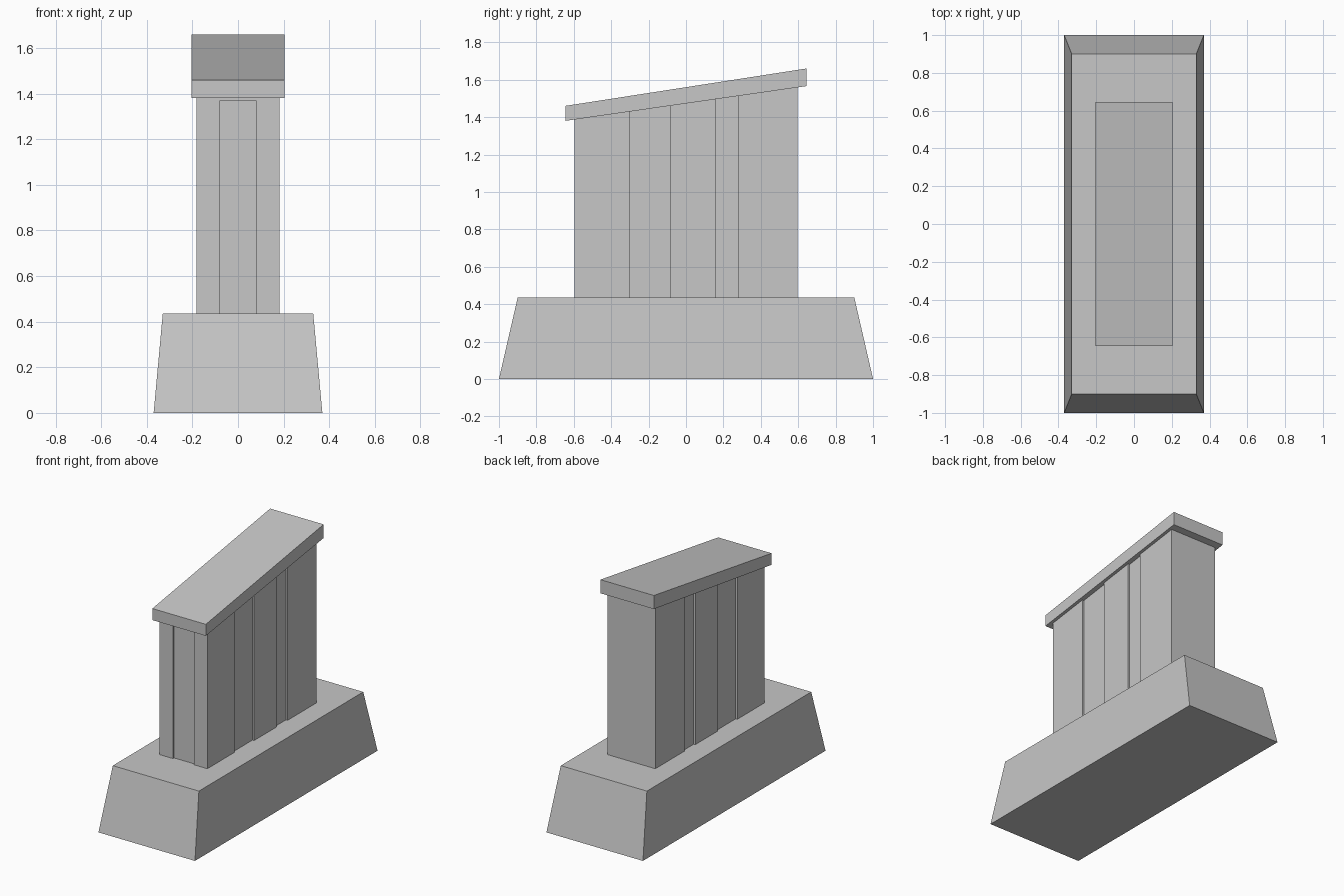
import bpy
import bmesh

cube = bpy.data.objects.get("Cube")
if cube:
    bpy.data.objects.remove(cube, do_unlink=True)

# Single stone colour
stone = bpy.data.materials.new("grey_stone")
stone.use_nodes = True
colour = (0.57, 0.57, 0.57, 1)
stone.diffuse_color = colour
stone.node_tree.nodes["Principled BSDF"].inputs["Base Color"].default_value = colour


def loft(name, lower, upper):
    """Closed solid between two matching outlines of 3D points."""
    bm = bmesh.new()
    low = [bm.verts.new(p) for p in lower]
    top = [bm.verts.new(p) for p in upper]
    bm.faces.new(low[::-1])
    bm.faces.new(top)
    n = len(low)
    for i in range(n):
        j = (i + 1) % n
        bm.faces.new((low[i], low[j], top[j], top[i]))
    bmesh.ops.recalc_face_normals(bm, faces=bm.faces)
    mesh = bpy.data.meshes.new(name)
    bm.to_mesh(mesh)
    bm.free()
    mesh.materials.append(stone)
    obj = bpy.data.objects.new(name, mesh)
    bpy.context.collection.objects.link(obj)
    return obj


def rect(hx, hy):
    return [(-hx, -hy), (hx, -hy), (hx, hy), (-hx, hy)]


def at(outline, height):
    return [(x, y, height(y) if callable(height) else height) for x, y in outline]


def underside(y):
    return 1.473 + 0.144 * y


def roof_top(y):
    return 1.56 + 0.155 * y


BASE_TOP = 0.435
HX, HY, DEPTH = 0.183, 0.597, 0.012

# Tapered plinth
loft("plinth", at(rect(0.37, 1.0), 0), at(rect(0.33, 0.9), BASE_TOP))

# Upright slab with shallow vertical grooves on both sides and the front
side = [(HX, -HY)]
for y0, y1 in ((-0.30, -0.085), (0.16, 0.28)):
    side += [(HX, y0), (HX - DEPTH, y0), (HX - DEPTH, y1), (HX, y1)]
side.append((HX, HY))
half = [(0.08, DEPTH - HY), (0.08, -HY)] + side
plan = half + [(-x, y) for x, y in reversed(half)]
loft("slab", at(plan, BASE_TOP), at(plan, underside))

# Lintel closing the front groove just below the cap
lintel = [(-0.08, -HY), (0.08, -HY), (0.08, DEPTH - HY), (-0.08, DEPTH - HY)]
loft("groove_lintel", at(lintel, 1.37), at(lintel, underside))

# Sloping cap
cap = rect(0.205, 0.645)
loft("sloping_cap", at(cap, underside), at(cap, roof_top))
